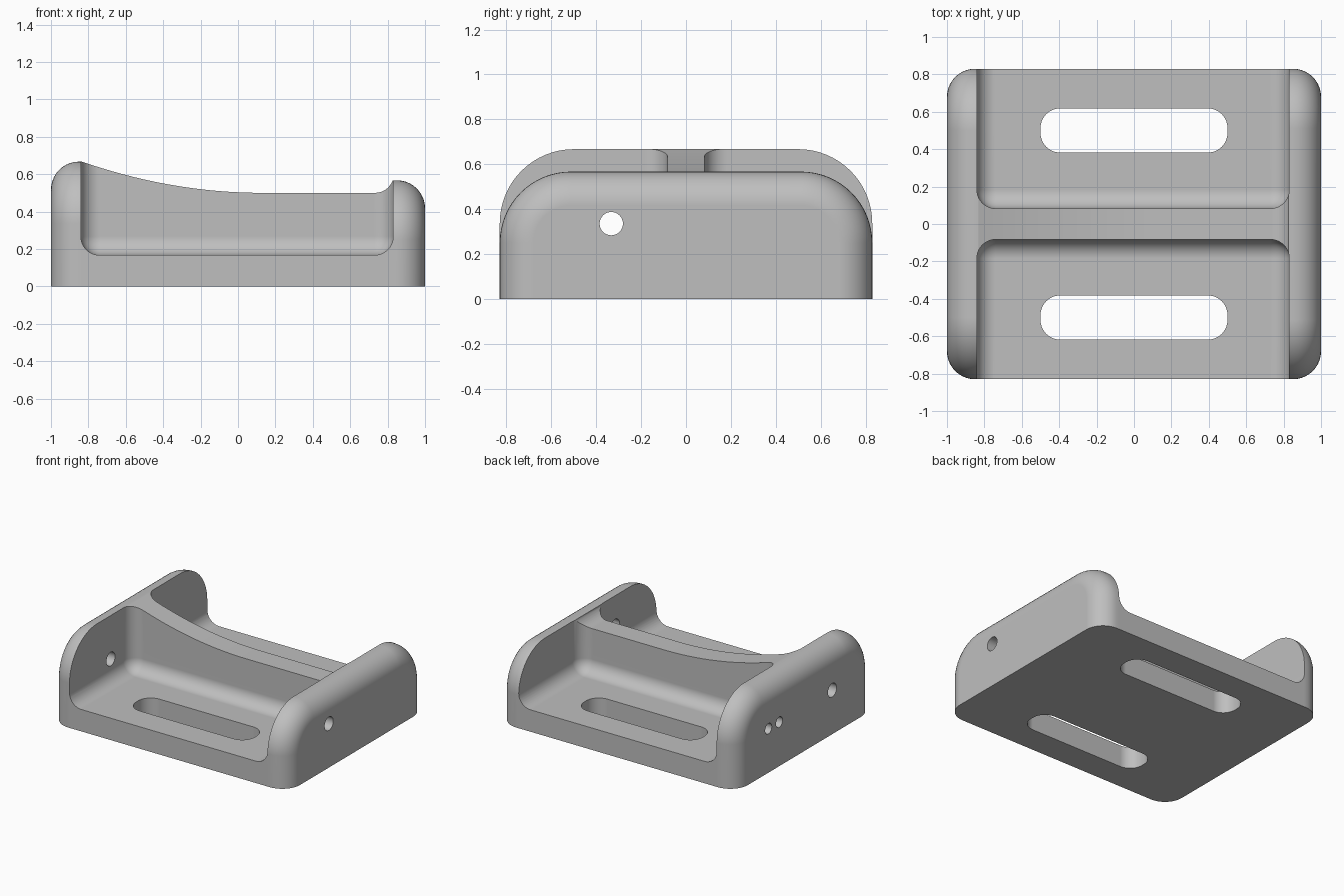
import bpy, bmesh
from math import sin, cos, pi
from mathutils import Matrix

if "Cube" in bpy.data.objects:
    bpy.data.objects.remove(bpy.data.objects["Cube"], do_unlink=True)

HALF_W, ROUND = 0.83, 0.15           # half depth, outer edge rounding
TALL, LOW, WEB = 0.667, 0.567, 0.5   # heights of tall wall, low wall, web
IN_L, IN_R = -0.84, 0.83             # inner wall faces
FLOOR, WEB_HALF = 0.167, 0.083

grey = bpy.data.materials.new("light_grey")
grey.use_nodes = True
colour = (0.52, 0.52, 0.52, 1)
grey.diffuse_color = colour
grey.node_tree.nodes["Principled BSDF"].inputs["Base Color"].default_value = colour


def finish(name, bm):
    bmesh.ops.recalc_face_normals(bm, faces=bm.faces)
    mesh = bpy.data.meshes.new(name)
    bm.to_mesh(mesh)
    bm.free()
    mesh.materials.append(grey)
    obj = bpy.data.objects.new(name, mesh)
    bpy.context.collection.objects.link(obj)
    return obj


def section(bm, x, height, inset=0.0):
    """Arch-shaped cross-section with rounded top corners."""
    r = min(0.33, height - 0.25) - inset
    w, top = HALF_W - inset, height - inset
    pts = [(w, 0)]
    for k in range(17):
        a = k / 16 * pi / 2
        pts.append((w - r + r * cos(a), top - r + r * sin(a)))
    pts += [(-y, z) for y, z in reversed(pts)]
    return [bm.verts.new((x, y, z)) for y, z in pts]


def cutter_box(name, lo, hi, radius, vertical_only=False):
    bm = bmesh.new()
    bmesh.ops.create_cube(bm, size=1)
    for v in bm.verts:
        v.co = [(a + b) / 2 + c * (b - a) for a, b, c in zip(lo, hi, v.co)]
    edges = [e for e in bm.edges if not vertical_only
             or abs(e.verts[0].co.z - e.verts[1].co.z) > 0.01]
    bmesh.ops.bevel(bm, geom=edges, offset=radius, segments=10,
                    profile=0.5, affect='EDGES')
    return finish(name, bm)


def cutter_hole(name, x0, x1, y, z, radius):
    bm = bmesh.new()
    place = Matrix.Translation(((x0 + x1) / 2, y, z)) @ Matrix.Rotation(pi / 2, 4, 'Y')
    bmesh.ops.create_cone(bm, cap_ends=True, segments=32, radius1=radius,
                          radius2=radius, depth=x1 - x0, matrix=place)
    return finish(name, bm)


# Stations along x: rounded tall wall, sweeping web top, rounded low wall
STEPS = 10
stations = []
for k in range(STEPS + 1):
    a = k / STEPS * pi / 2
    stations.append((-1 + ROUND * (1 - cos(a)), TALL, ROUND * (1 - sin(a))))
start, flat = IN_L + 0.005, 0.13
for k in range(25):
    t = k / 24
    stations.append((start + t * (flat - start), WEB + (TALL - WEB) * (1 - t) ** 2, 0))
fillet, end = 0.1, IN_R - 0.003
for k in range(9):
    t = k / 8 * 1.23
    stations.append((end - fillet * (0.943 - sin(t)), WEB + fillet * (1 - cos(t)), 0))
for k in range(STEPS + 1):
    a = k / STEPS * pi / 2
    stations.append((1 - ROUND * (1 - sin(a)), LOW, ROUND * (1 - cos(a))))

# Solid body lofted through the stations
bm = bmesh.new()
rings = [section(bm, *s) for s in stations]
for a, b in zip(rings, rings[1:]):
    for i in range(len(a)):
        j = (i + 1) % len(a)
        bm.faces.new((a[i], a[j], b[j], b[i]))
bm.faces.new(rings[0])
bm.faces.new(rings[-1])
body = finish("bracket_body", bm)

# Pockets and floor slots on both sides of the web, then the wall holes
cutters = []
for side, s in (("front", -1), ("back", 1)):
    y0, y1 = sorted((s * WEB_HALF, s * 1.5))
    cutters.append(cutter_box(side + "_pocket_cutter", (IN_L, y0, FLOOR),
                              (IN_R, y1, 1.2), 0.1))
    cutters.append(cutter_box(side + "_slot_cutter", (-0.5, s * 0.5 - 0.118, -0.2),
                              (0.5, s * 0.5 + 0.118, 0.4), 0.105, True))
cutters.append(cutter_hole("cross_hole_cutter", -1.2, 1.2, -0.333, 0.335, 0.052))
for y in (0.305, 0.435):
    cutters.append(cutter_hole("small_hole_cutter", -1.2, -0.5, y, 0.335, 0.04))

bpy.ops.object.select_all(action='DESELECT')
bpy.context.view_layer.objects.active = body
body.select_set(True)
for c in cutters:
    c.hide_render = True
    mod = body.modifiers.new(c.name, 'BOOLEAN')
    mod.operation, mod.solver, mod.object = 'DIFFERENCE', 'EXACT', c
    bpy.ops.object.modifier_apply(modifier=mod.name)
for c in cutters:
    bpy.data.objects.remove(c, do_unlink=True)

# Smooth shading with crisp rims
bpy.ops.object.shade_smooth_by_angle(angle=0.5)
weighted = body.modifiers.new("weighted_normals", 'WEIGHTED_NORMAL')
weighted.keep_sharp = True
